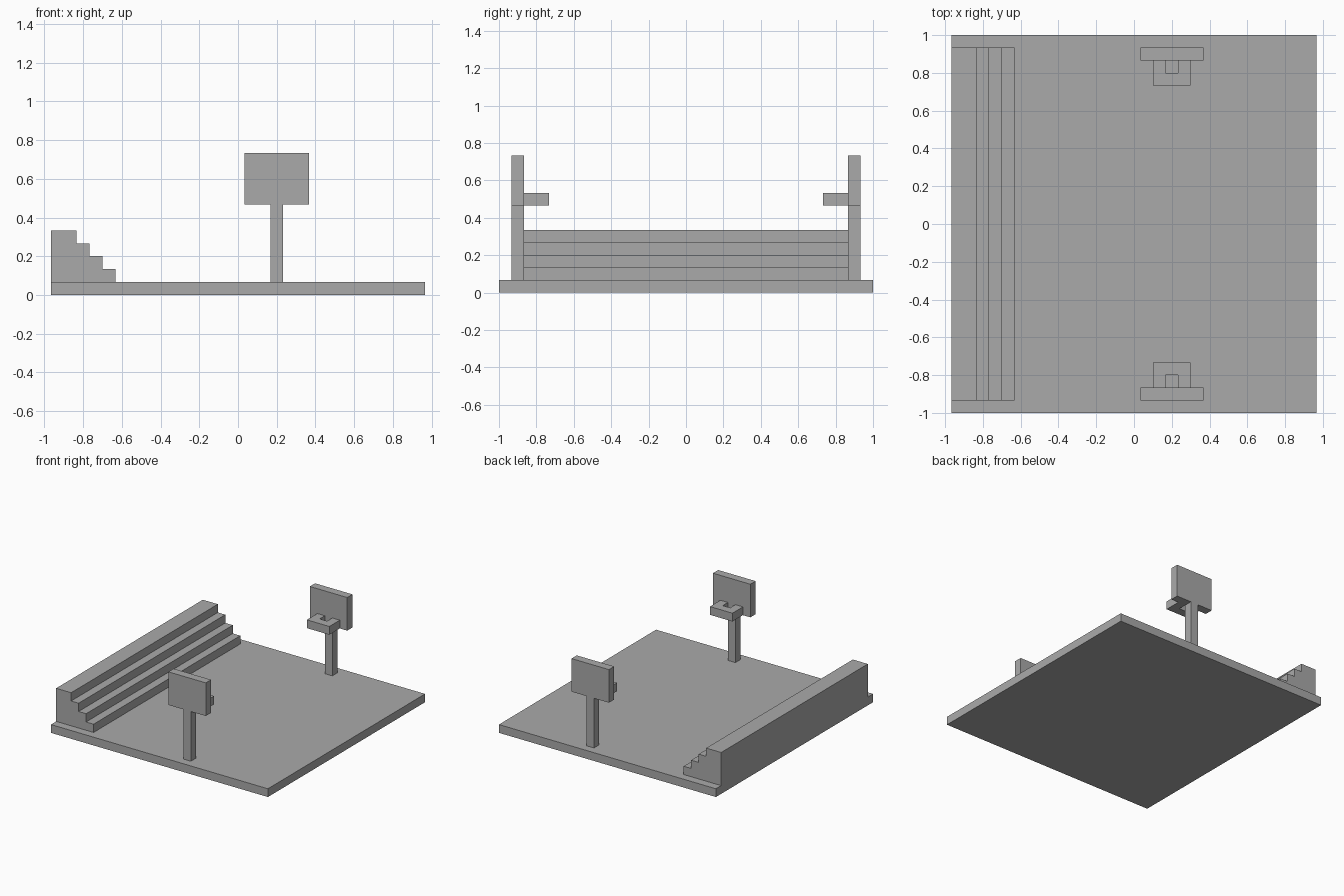
import bpy
import bmesh
from mathutils import Vector

U = 1 / 15  # one grid module of the court

default = bpy.data.objects.get("Cube")
if default:
    bpy.data.objects.remove(default, do_unlink=True)

grey = bpy.data.materials.new("plain grey")
grey.use_nodes = True
grey.diffuse_color = (0.4, 0.4, 0.4, 1)
grey.node_tree.nodes["Principled BSDF"].inputs["Base Color"].default_value = (0.4, 0.4, 0.4, 1)


def prism(name, outline, sweep):
    """Extrude a closed outline (in modules) along a sweep vector."""
    bm = bmesh.new()
    face = bm.faces.new([bm.verts.new(Vector(p) * U) for p in outline])
    result = bmesh.ops.extrude_face_region(bm, geom=[face], use_keep_orig=True)
    moved = [v for v in result["geom"] if isinstance(v, bmesh.types.BMVert)]
    bmesh.ops.translate(bm, verts=moved, vec=Vector(sweep) * U)
    bmesh.ops.recalc_face_normals(bm, faces=bm.faces)
    mesh = bpy.data.meshes.new(name)
    bm.to_mesh(mesh)
    bm.free()
    mesh.materials.append(grey)
    obj = bpy.data.objects.new(name, mesh)
    bpy.context.collection.objects.link(obj)
    return obj


def box(name, x, y, z):
    """Box from (low, high) pairs in modules."""
    outline = [(x[0], y[0], z[0]), (x[1], y[0], z[0]), (x[1], y[1], z[0]), (x[0], y[1], z[0])]
    return prism(name, outline, (0, 0, z[1] - z[0]))


# Court floor
box("court_floor", (-14.5, 14.5), (-15, 15), (0, 1))

# Stepped seating along the right edge
profile = [(-14.5, 1), (-14.5, 5)]
for step in range(4):
    x, top = -12.5 + step, 5 - step
    profile += [(x, top), (x, top - 1)]
prism("stepped_seating", [(x, -14, z) for x, z in profile], (0, 28, 0))

# Hoop stands, mirrored front and back
for end, s in (("front", -1), ("back", 1)):
    depth = (13 * s, 14 * s)
    box(end + "_post", (2.5, 3.5), depth, (1, 7))
    box(end + "_backboard", (0.5, 5.5), depth, (7, 11))
    # U-shaped rim open towards the backboard
    rim = [(1.5, 13), (1.5, 11), (4.5, 11), (4.5, 13),
           (3.5, 13), (3.5, 12), (2.5, 12), (2.5, 13)]
    prism(end + "_rim", [(x, y * s, 7) for x, y in rim], (0, 0, 1))
